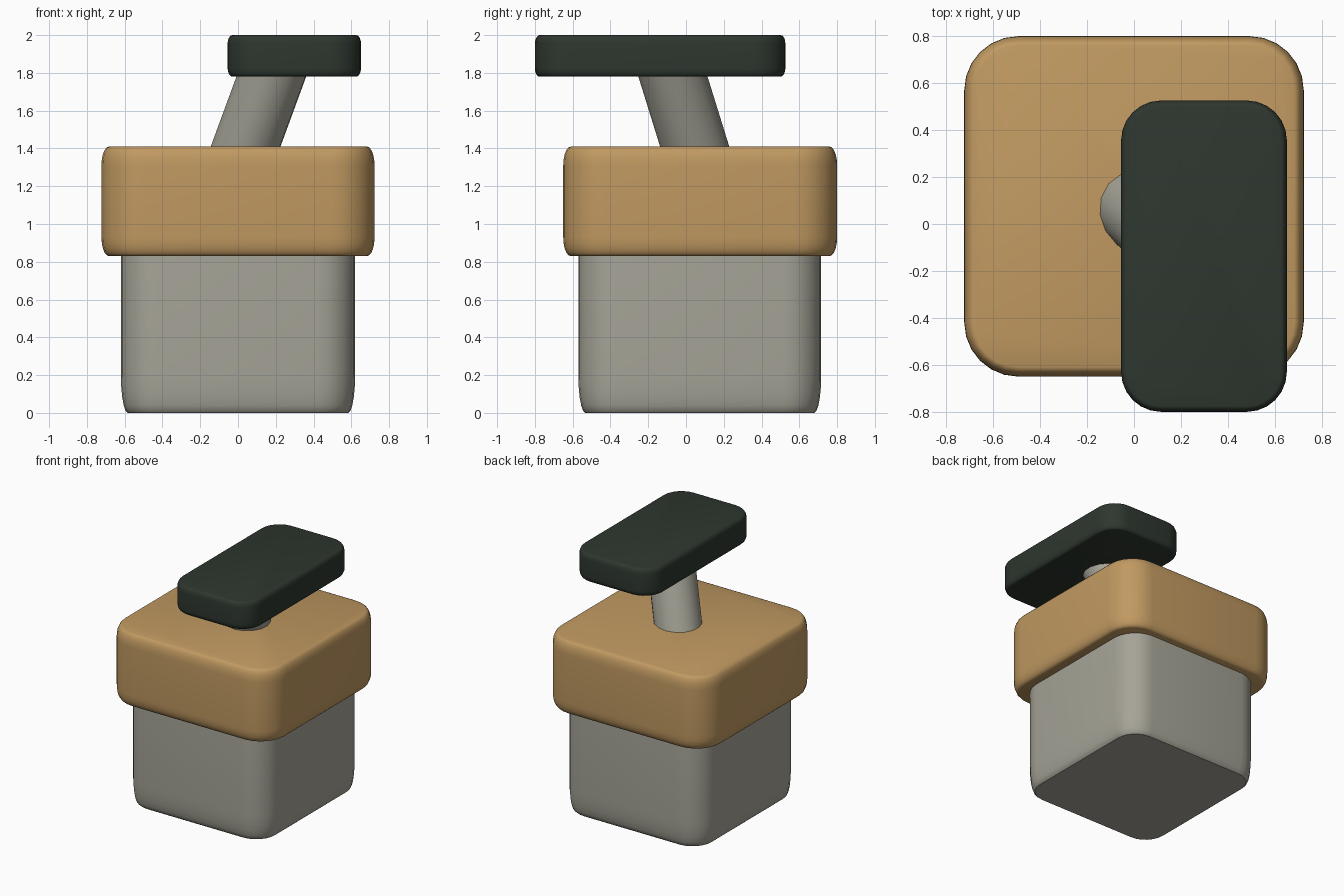
import bpy, bmesh
from math import sin, cos, pi, radians
from mathutils import Vector

cube = bpy.data.objects.get("Cube")
if cube:
    bpy.data.objects.remove(cube, do_unlink=True)


def material(name, rgb):
    m = bpy.data.materials.new(name)
    m.use_nodes = True
    color = (*rgb, 1)
    m.diffuse_color = color
    m.node_tree.nodes["Principled BSDF"].inputs["Base Color"].default_value = color
    return m


def finish(bm, name, mat, angle):
    bmesh.ops.recalc_face_normals(bm, faces=bm.faces)
    mesh = bpy.data.meshes.new(name)
    bm.to_mesh(mesh)
    bm.free()
    mesh.materials.append(mat)
    obj = bpy.data.objects.new(name, mesh)
    bpy.context.collection.objects.link(obj)
    bpy.ops.object.select_all(action='DESELECT')
    obj.select_set(True)
    bpy.context.view_layer.objects.active = obj
    bpy.ops.object.shade_smooth_by_angle(angle=radians(angle))
    return obj


def outline(hx, hy, r, steps=6):
    """Rounded rectangle, counter-clockwise."""
    pts = []
    for k, (sx, sy) in enumerate([(1, 1), (-1, 1), (-1, -1), (1, -1)]):
        for i in range(steps + 1):
            a = (k + i / steps) * pi / 2
            pts.append((sx * (hx - r) + r * cos(a), sy * (hy - r) + r * sin(a)))
    return pts


def rounded_block(name, mat, center, half, z, r, bottom, top, steps=5):
    """Rounded box; bottom and top give each edge's (inset, height)."""
    quarter = [i / steps * pi / 2 for i in range(steps + 1)]
    levels = [(bottom[0] * (1 - sin(a)), z[0] + bottom[1] * (1 - cos(a))) for a in quarter]
    levels += [(top[0] * (1 - cos(a)), z[1] - top[1] * (1 - sin(a))) for a in quarter]
    bm = bmesh.new()
    rings = []
    for inset, h in levels:
        pts = outline(half[0] - inset, half[1] - inset, r - inset)
        rings.append([bm.verts.new((center[0] + x, center[1] + y, h)) for x, y in pts])
    for low, high in zip(rings, rings[1:]):
        for i in range(len(low)):
            j = (i + 1) % len(low)
            bm.faces.new((low[i], low[j], high[j], high[i]))
    bm.faces.new(rings[0][::-1])
    bm.faces.new(rings[-1])
    return finish(bm, name, mat, 40)


def leaning_post(name, mat, start, end, radius, sides):
    axis = Vector(end) - Vector(start)
    bm = bmesh.new()
    bmesh.ops.create_cone(bm, cap_ends=True, segments=sides, radius1=radius,
                          radius2=radius, depth=axis.length)
    bm.transform(axis.to_track_quat('Z', 'Y').to_matrix().to_4x4())
    bmesh.ops.translate(bm, verts=bm.verts, vec=(Vector(start) + Vector(end)) / 2)
    return finish(bm, name, mat, 40)


stone = material("warm grey", (0.38, 0.37, 0.31))
wood = material("tan", (0.53, 0.32, 0.12))
dark = material("dark green", (0.027, 0.038, 0.028))

# Body, wide collar, leaning stem and offset top plate
rounded_block("base_body", stone, (0, 0.073), (0.62, 0.643), (0, 0.9), 0.2,
              (0.037, 0.2), (0.02, 0.05))
rounded_block("upper_collar", wood, (0, 0.075), (0.723, 0.725), (0.83, 1.41), 0.23,
              (0.04, 0.1), (0.04, 0.1))
leaning_post("stem", stone, (0, 0.08, 1.3), (0.213, -0.1, 1.88), 0.175, 16)
rounded_block("top_plate", dark, (0.298, -0.137), (0.353, 0.663), (1.78, 2.0), 0.17,
              (0.025, 0.045), (0.025, 0.045))
